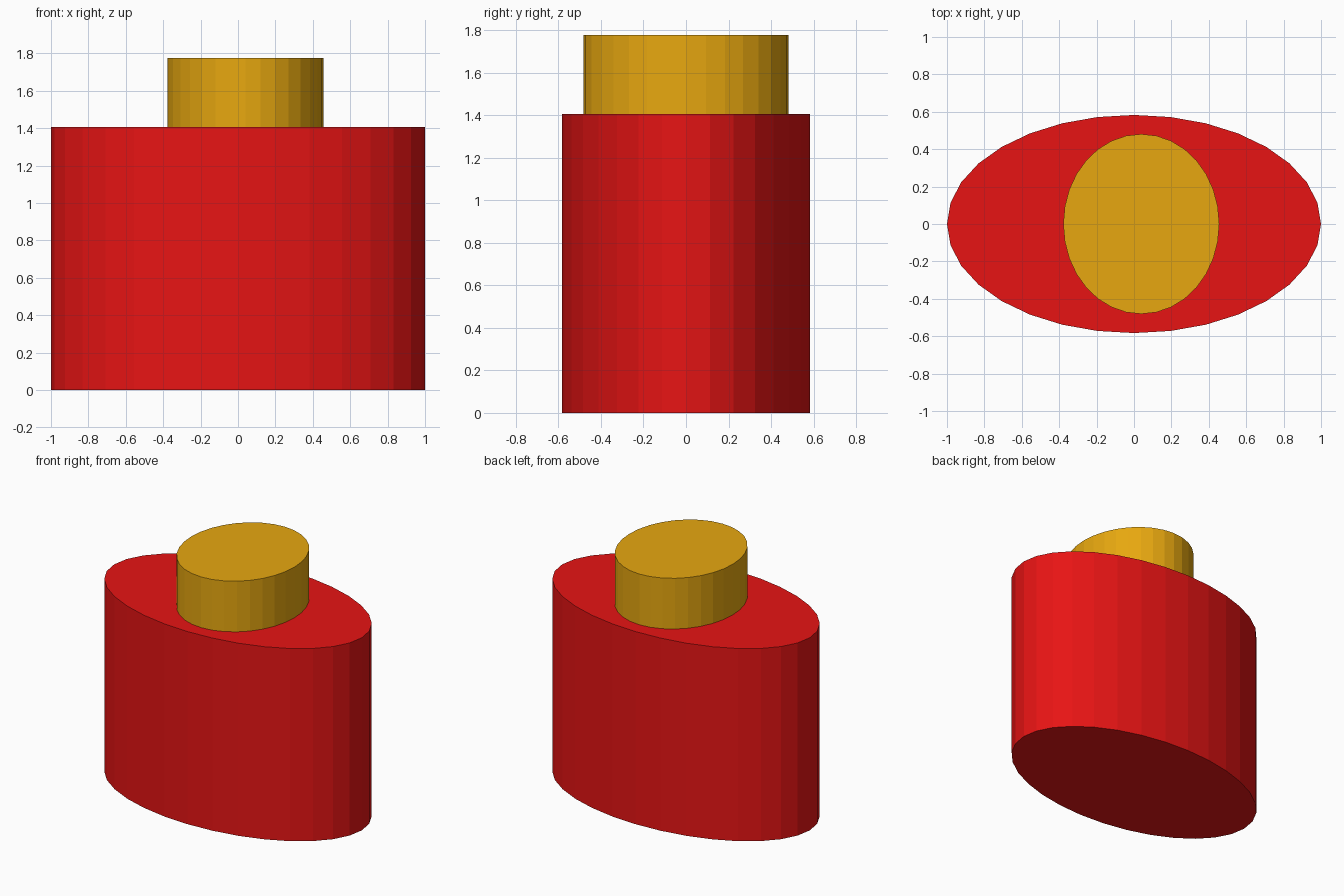
import bpy

if "Cube" in bpy.data.objects:
    bpy.data.objects.remove(bpy.data.objects["Cube"])


def material(name, rgb):
    mat = bpy.data.materials.new(name)
    mat.diffuse_color = (*rgb, 1.0)
    mat.use_nodes = True
    mat.node_tree.nodes["Principled BSDF"].inputs["Base Color"].default_value = mat.diffuse_color
    return mat


def elliptic_cylinder(name, x, rx, ry, z0, z1, mat):
    bpy.ops.mesh.primitive_cylinder_add(
        vertices=32, radius=1, depth=1, location=(x, 0, (z0 + z1) / 2))
    obj = bpy.context.object
    obj.name = name
    obj.scale = (rx, ry, z1 - z0)
    bpy.ops.object.transform_apply(location=False, rotation=False, scale=True)
    obj.data.materials.append(mat)
    return obj


# Oval bottle body
elliptic_cylinder("body", 0, 1.0, 0.583, 0, 1.406, material("red", (0.8, 0.007, 0.007)))

# Cap, slightly off centre, standing on the body
elliptic_cylinder("cap", 0.039, 0.417, 0.481, 1.406, 1.776, material("gold", (0.8, 0.39, 0.005)))
